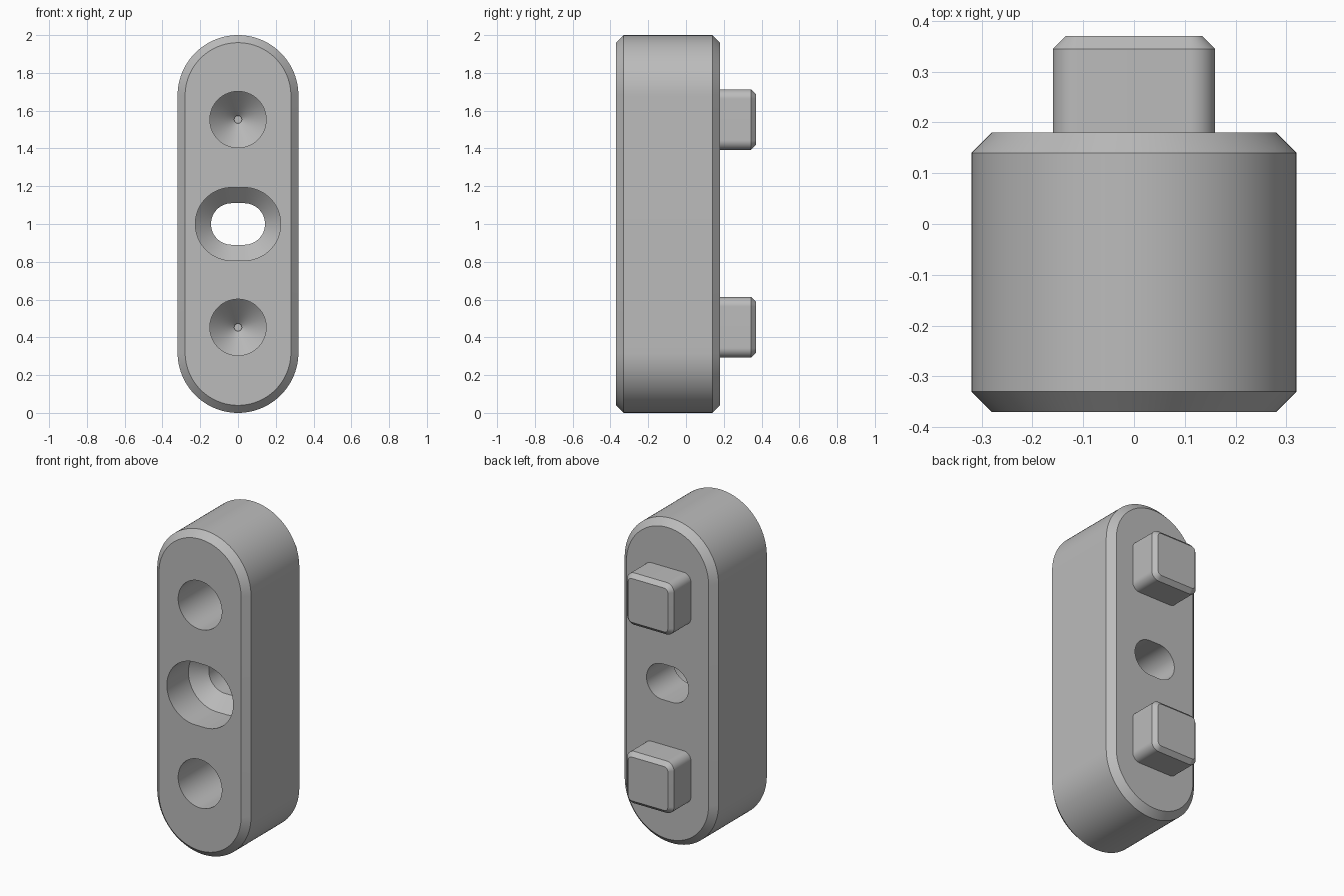
import bpy, bmesh, math

if "Cube" in bpy.data.objects:
    bpy.data.objects.remove(bpy.data.objects["Cube"])

grey = bpy.data.materials.new("plain grey")
COLOUR = (0.5, 0.5, 0.5, 1)
grey.use_nodes = True
grey.diffuse_color = COLOUR
grey.node_tree.nodes["Principled BSDF"].inputs["Base Color"].default_value = COLOUR


def ring(hx, hz, r, steps=24):
    """Rounded rectangle in the x-z plane: core half sizes hx, hz and corner radius r."""
    pts = []
    for k, (sx, sz) in enumerate([(1, 1), (-1, 1), (-1, -1), (1, -1)]):
        for i in range(steps + 1):
            a = (k + i / steps) * math.pi / 2
            pts.append((sx * hx + r * math.cos(a), sz * hz + r * math.sin(a)))
    return pts


def loft(name, hx, hz, profile, z):
    """Sweep a rounded rectangle along y through (y, corner radius) pairs."""
    bm = bmesh.new()
    rows = [[bm.verts.new((x, y, z + dz)) for x, dz in ring(hx, hz, r)]
            for y, r in profile]
    n = len(rows[0])
    for a, b in zip(rows, rows[1:]):
        for i in range(n):
            j = (i + 1) % n
            bm.faces.new((a[i], a[j], b[j], b[i]))
    bm.faces.new(rows[0])
    bm.faces.new(rows[-1])
    bmesh.ops.remove_doubles(bm, verts=bm.verts, dist=1e-5)
    bmesh.ops.recalc_face_normals(bm, faces=bm.faces)
    me = bpy.data.meshes.new(name)
    bm.to_mesh(me)
    bm.free()
    me.materials.append(grey)
    ob = bpy.data.objects.new(name, me)
    bpy.context.collection.objects.link(ob)
    return ob


def cut(ob, cutter):
    mod = ob.modifiers.new("cut", 'BOOLEAN')
    mod.operation = 'DIFFERENCE'
    mod.solver = 'EXACT'
    mod.object = cutter
    bpy.context.view_layer.objects.active = ob
    bpy.ops.object.modifier_apply(modifier=mod.name)


FRONT, BACK, PEG_END = -0.37, 0.18, 0.37

# Chamfered stadium-shaped body
body = loft("body", 0, 0.68, [(FRONT, 0.28), (FRONT + 0.04, 0.32),
                              (BACK - 0.04, 0.32), (BACK, 0.28)], 1)
parts = [body]

# Countersunk slot through the middle
slot = loft("slot_cutter", 0.033, 0, [(FRONT - 0.1, 0.193), (-0.16, 0.193),
                                      (-0.08, 0.11), (BACK + 0.1, 0.11)], 1)
cut(body, slot)
cutters = [slot]

# Square pegs on the back, each with a cone-ended blind hole from the front
for side, z in (("upper", 1.553), ("lower", 0.453)):
    peg = loft(side + "_peg", 0.11, 0.11, [(BACK, 0.05), (PEG_END - 0.025, 0.05),
                                           (PEG_END, 0.025)], z)
    hole = loft(side + "_hole_cutter", 0, 0, [(FRONT - 0.1, 0.149), (0.1, 0.149),
                                              (0.23, 0.02), (0.25, 0.02)], z)
    cut(body, hole)
    cut(peg, hole)
    parts.append(peg)
    cutters.append(hole)

for c in cutters:
    bpy.data.objects.remove(c)

# Smooth curved walls, crisp chamfer edges
bpy.ops.object.select_all(action='DESELECT')
for p in parts:
    p.select_set(True)
bpy.context.view_layer.objects.active = body
bpy.ops.object.shade_smooth_by_angle(angle=math.radians(25))
